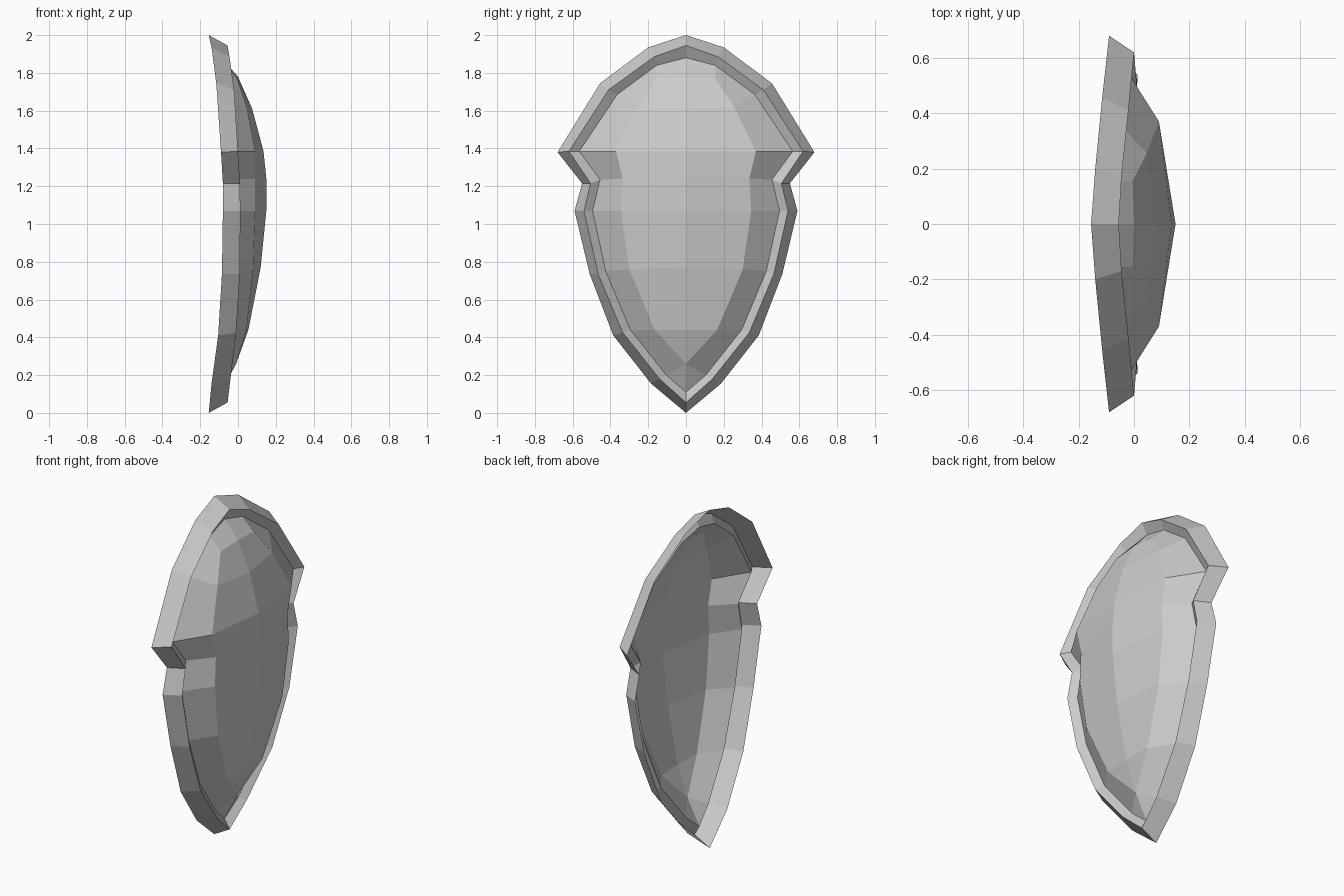
import bpy, bmesh

if "Cube" in bpy.data.objects:
    bpy.data.objects.remove(bpy.data.objects["Cube"])

# Half profiles as (x, y, z), listed from the top point down to the tip
back = [(-.155, 0, 2), (-.14, .2, 1.935), (-.115, .455, 1.745), (-.09, .68, 1.38), (-.08, .55, 1.215),
        (-.08, .59, 1.07), (-.085, .51, .735), (-.105, .385, .41), (-.14, .185, .155), (-.155, 0, 0)]
front = [(-.055, 0, 1.945), (-.045, .17, 1.885), (-.02, .41, 1.71), (0, .62, 1.385), (.01, .505, 1.215),
         (.013, .54, 1.07), (.01, .465, .735), (-.01, .335, .425), (-.04, .14, .18), (-.055, 0, .055)]
inner_yz = [(0, 1.88), (.155, 1.84), (.365, 1.685), (.565, 1.385), (.455, 1.235),
            (.495, 1.07), (.425, .75), (.295, .44), (.105, .2), (0, .11)]
RECESS = .033
inner = [(f[0] - RECESS, y, z) for f, (y, z) in zip(front, inner_yz)]

# Domed face: mid ring and centre ridge
centre = [(0, 0, 1.78), (.075, 0, 1.61), (.135, 0, 1.385), (.15, 0, 1.24),
          (.15, 0, 1.07), (.12, 0, .77), (.055, 0, .44), (-.01, 0, .26)]
mid = [(-.005, .155, 1.77), (.045, .255, 1.62), (.09, .37, 1.385), (.09, .335, 1.24),
       (.09, .345, 1.07), (.08, .3, .76), (.045, .165, .44), (-.01, 0, .26)]


def sheet(name, strips):
    """Loft strips between rows of points, then mirror across y."""
    bm = bmesh.new()
    for a, b in strips:
        for i in range(len(a) - 1):
            quad = []
            for p in (a[i], a[i + 1], b[i + 1], b[i]):
                if p not in quad:
                    quad.append(p)
            if len(quad) > 2:
                bm.faces.new([bm.verts.new(p) for p in quad])
    bmesh.ops.remove_doubles(bm, verts=bm.verts[:], dist=1e-4)
    bmesh.ops.recalc_face_normals(bm, faces=bm.faces[:])
    if sum(f.normal.x * f.calc_area() for f in bm.faces) < 0:
        bmesh.ops.reverse_faces(bm, faces=bm.faces[:])
    me = bpy.data.meshes.new(name)
    bm.to_mesh(me)
    bm.free()
    ob = bpy.data.objects.new(name, me)
    bpy.context.collection.objects.link(ob)
    m = ob.modifiers.new("Mirror", 'MIRROR')
    m.use_axis = (False, True, False)
    m.merge_threshold = .001
    return ob


# Rim: outer wall plus the bevel sinking inward
sheet("shield_rim", [(back, front), (front, inner)])

# Dome: top cap, side slope, crown and lower tip
sheet("shield_dome", [
    ([inner[0], inner[1]], [centre[0], mid[0]]),
    (inner[1:9], mid),
    (mid, centre),
    ([inner[8], inner[9]], [centre[7], centre[7]]),
])
